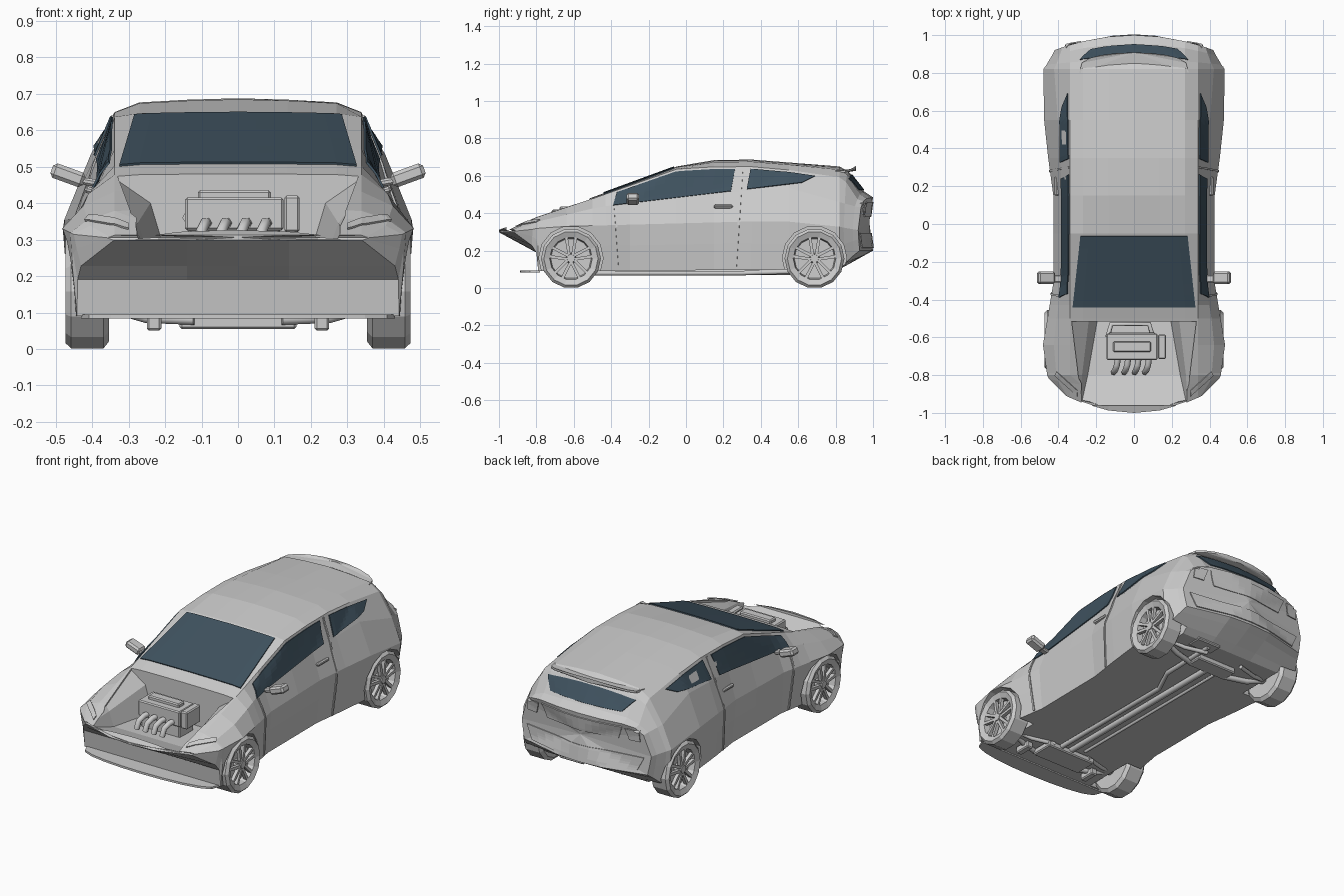
import bpy, bmesh, math
from mathutils import Vector, Matrix
from mathutils.bvhtree import BVHTree

if "Cube" in bpy.data.objects:
    bpy.data.objects.remove(bpy.data.objects["Cube"])

glass = bpy.data.materials.new("dark_glass")
glass.diffuse_color = (0.05, 0.085, 0.115, 1)
glass.use_nodes = True
glass.node_tree.nodes["Principled BSDF"].inputs["Base Color"].default_value = glass.diffuse_color
AXLES = {"front": -0.615, "rear": 0.687}


def finish(name, bm, mat=None, mirror=False):
    bmesh.ops.recalc_face_normals(bm, faces=bm.faces[:])
    me = bpy.data.meshes.new(name)
    bm.to_mesh(me)
    bm.free()
    ob = bpy.data.objects.new(name, me)
    bpy.context.collection.objects.link(ob)
    if mat:
        me.materials.append(mat)
    if mirror:
        ob.modifiers.new("mirror", 'MIRROR')
    return ob


def skin_rings(bm, vs):
    n = len(vs[0])
    for a, b in zip(vs, vs[1:]):
        for i in range(n):
            bm.faces.new((a[i], a[(i + 1) % n], b[(i + 1) % n], b[i]))


def loft(name, rings, dent=0):
    """Skin closed rings and close both ends with a fan (last one dented)."""
    bm = bmesh.new()
    vs = [[bm.verts.new(p) for p in r] for r in rings]
    skin_rings(bm, vs)
    n = len(vs[0])
    for r, d in ((vs[0], 0), (vs[-1], dent)):
        mid = sum((v.co for v in r), Vector()) / n
        ys = [v.co.y for v in r if abs(v.co.x) < 1e-6]
        if ys:
            mid.y = sum(ys) / len(ys) - d
        c = bm.verts.new(mid)
        for i in range(n):
            bm.faces.new((r[i], r[(i + 1) % n], c))
    return finish(name, bm)


def box(name, loc, size, tilt=0, mirror=False, bevel=.006):
    bm = bmesh.new()
    m = Matrix.Translation(loc) @ Matrix.Rotation(math.radians(tilt), 4, 'Y') @ Matrix.Diagonal((*size, 1))
    bmesh.ops.create_cube(bm, size=1, matrix=m)
    bmesh.ops.bevel(bm, geom=bm.edges[:], offset=bevel, segments=1, affect='EDGES')
    return finish(name, bm, mirror=mirror)


def tube(name, pts, r, mirror=False):
    cu = bpy.data.curves.new(name, 'CURVE')
    cu.dimensions = '3D'
    cu.bevel_depth, cu.bevel_resolution, cu.use_fill_caps = r, 1, True
    sp = cu.splines.new('POLY')
    sp.points.add(len(pts) - 1)
    for p, c in zip(sp.points, pts):
        p.co = (*c, 1)
    ob = bpy.data.objects.new(name, cu)
    bpy.context.collection.objects.link(ob)
    if mirror:
        ob.modifiers.new("mirror", 'MIRROR')


def guide(*keys):
    """Straight-line interpolation along the car's length."""
    def f(y):
        for (y0, a), (y1, b) in zip(keys, keys[1:]):
            if y <= y1:
                break
        return a + (b - a) * (y - y0) / (y1 - y0)
    return f


# Guide lines of the body along y
roof_z = guide((-1, .312), (-.5, .485), (-.05, .65), (.15, .684), (.35, .687), (.85, .648), (.955, .515), (1, .485))
roof_drop = guide((-1, 0), (-.05, .014), (.15, .036), (.55, .04), (.85, .06), (.955, .04), (1, .02))
half_width = guide((-1, .36), (-.87, .45), (-.64, .482), (-.3, .425), (.15, .427), (.5, .475), (.82, .48), (1, .42))
belt_z = guide((-1, .307), (-.5, .425), (-.3, .46), (.15, .507), (.55, .535), (.82, .46), (1, .43))
belt_in = guide((-1, .6), (-.5, .6), (-.3, .47), (.55, .47), (.82, .6), (1, .5))
waist_z = guide((-1, .305), (-.64, .33), (.5, .36), (1, .31))
sill_z = guide((-1, .298), (-.8, .19), (-.79, .09), (.82, .1), (1, .2))
bow = guide((-1, .7), (-.8, 0), (.82, 0), (1, -.45))


def edge_z(y):
    return roof_z(y) - roof_drop(y)


def section(y):
    w, s, e, top, drop = half_width(y), sill_z(y), .338, roof_z(y), roof_drop(y)
    half = [(.14, s), (w - .02, s), (w - .008, s + .55 * (waist_z(y) - s)), (w, waist_z(y)),
            (e + belt_in(y) * (w - e), belt_z(y)), (e, edge_z(y)), (.8 * e, top - .3 * drop),
            (.4 * e, top - .1 * drop), (0, top)]
    loop = half + [(-x, z) for x, z in half[-2::-1]] + [(0, s)]
    return [(x, y + bow(y) * x * x, z) for x, z in loop]


body = loft("body_shell", [section(y) for y in
                           (-1, -.87, -.8, -.79, -.64, -.5, -.43, -.3, -.05, .15, .35, .55, .82, .87, .955, 1)], .02)
bmb = bmesh.new()
bmb.from_mesh(body.data)
skin = BVHTree.FromBMesh(bmb)
bmb.free()


# Cut the open engine bay (walls with a sloped rebate above) and the four wheel arches
def bay_ring(y, b, z, t, tz, e, ez):
    half = [(b, z), (t, tz), (e, ez), (e, .7)]
    return [(x, y, h) for x, h in half] + [(-x, y, h) for x, h in half[::-1]]


cutters = [loft("bay_cutter", [bay_ring(-.96, .28, .311, .283, .33, .286, .4),
                               bay_ring(-.8, .245, .262, .275, .345, .295, .37),
                               bay_ring(-.515, .195, .25, .24, .40, .33, .462)])]
for y in AXLES.values():
    for s in (-1, 1):
        bm = bmesh.new()
        bmesh.ops.create_cone(bm, cap_ends=True, segments=14, radius1=.172, radius2=.172, depth=.3,
                              matrix=Matrix.Translation((s * .485, y, .16)) @ Matrix.Rotation(math.pi / 2, 4, 'Y'))
        cutters.append(finish("arch_cutter", bm))
for c in cutters:
    m = body.modifiers.new("cut", 'BOOLEAN')
    m.operation, m.object, m.solver = 'DIFFERENCE', c, 'EXACT'
bpy.context.view_layer.update()
cut_mesh = bpy.data.meshes.new_from_object(body.evaluated_get(bpy.context.evaluated_depsgraph_get()))
body.modifiers.clear()
body.data = cut_mesh
for c in cutters:
    bpy.data.objects.remove(c)


def panel(name, axis, low_span, low, up_span, up, mat=None, mirror=False, off=.003, cols=12, rows=6):
    """Strip between a lower and an upper line, projected on the body along an axis."""
    bm, grid = bmesh.new(), []
    for r in range(rows + 1):
        row = []
        for i in range(cols + 1):
            ends = []
            for span, line in ((low_span, low), (up_span, up)):
                a = span[0] + (span[1] - span[0]) * i / cols
                ends.append(Vector((a, line(a) if callable(line) else line)))
            p = ends[0].lerp(ends[1], r / rows)
            o, d = {'x': ((2, p.x, p.y), (-1, 0, 0)), 'y': ((p.x, 2, p.y), (0, -1, 0)),
                    'z': ((p.x, p.y, 2), (0, 0, -1))}[axis]
            o, d = Vector(o), Vector(d)
            hit = skin.ray_cast(o, d)[0] or skin.find_nearest(o + d * 1.1)[0]
            row.append(bm.verts.new(hit - d * off))
        grid.append(row)
    for a, b in zip(grid, grid[1:]):
        for i in range(cols):
            bm.faces.new((a[i], a[i + 1], b[i + 1], b[i]))
    s = finish(name, bm, mat, mirror).modifiers.new("thickness", 'SOLIDIFY')
    s.thickness, s.offset = .006, 0


def window_sill(y):
    return .49 + .12 * y


def window_top(y):
    return edge_z(y) - .012


# Windows
panel("windshield", 'z', (-.325, .325), -.44, (-.284, .284), -.065, glass)
panel("rear_window", 'y', (-.23, .23), .525, (-.285, .285), lambda x: .607 - .25 * x * x, glass)
panel("front_side_window", 'x', (-.39, .24), window_sill, (-.37, .262), window_top, glass, True, .004)
panel("rear_side_window", 'x', (.325, .62), window_sill, (.345, .69), window_top, glass, True, .005)

# Door edges, lamps and rear panels
panel("front_door_edge", 'x', (-.36, -.35), .1, (-.385, -.375), .44, mirror=True, cols=1, rows=12)
panel("rear_door_edge", 'x', (.26, .27), .1, (.295, .305), .64, mirror=True, cols=1, rows=16)
panel("headlight", 'z', (.30, .42), lambda x: -.92 + .9 * (x - .29), (.30, .41), lambda x: -.89 + .9 * (x - .29),
      mirror=True, off=.006)
panel("tail_light", 'y', (.30, .365), .39, (.28, .36), .455, mirror=True, off=.01, cols=3)
panel("tailgate_panel", 'y', (-.23, .23), .38, (-.26, .26), .46)
panel("rear_bumper_panel", 'y', (-.34, .34), .215, (-.38, .38), .295)


# Roof spoiler and front splitter: plates with a rounded free edge
def plate(name, w, y0, depth, z_of, thick=.012, n=10):
    arc = [math.pi * i / n for i in range(n + 1)]
    plan = [(w * math.cos(t), y0 + depth * max(0, math.sin(t)) ** .6) for t in arc]
    loft(name, [[(x, y, z_of(x) + dz) for x, y in plan] for dz in (0, thick)])


plate("roof_spoiler", .29, .80, .108, lambda x: .641 - .3 * x * x)
plate("front_splitter", .43, -.78, -.108, lambda x: .083)


# Wheels: faceted tyre and rim, five paired spokes
def wheel(name, y, side, seg=14):
    prof = [(-.055, 0), (-.06, .14), (-.045, .16), (.045, .16), (.06, .145), (.048, .114), (.012, .108), (.008, 0)]
    angles = [2 * math.pi * (i + .5) / seg for i in range(seg)]
    bm = bmesh.new()
    skin_rings(bm, [[bm.verts.new((x, r * math.sin(a), r * math.cos(a))) for a in angles] for x, r in prof])
    bmesh.ops.remove_doubles(bm, verts=bm.verts[:], dist=1e-5)
    turn = Matrix.Rotation(math.pi / 2, 4, 'Y')
    for k in range(5):
        for s in (-1, 1):
            m = (Matrix.Rotation(2 * math.pi * k / 5 + s * .26, 4, 'X') @ Matrix.Translation((.038, 0, .066))
                 @ Matrix.Rotation(-s * .1, 4, 'X') @ Matrix.Diagonal((.02, .016, .1, 1)))
            bmesh.ops.create_cube(bm, size=1, matrix=m)
    bmesh.ops.create_cone(bm, cap_ends=True, segments=10, radius1=.03, radius2=.022, depth=.045,
                          matrix=Matrix.Translation((.03, 0, 0)) @ turn)
    bm.transform(Matrix.Translation((side * .413, y, .158)) @ Matrix.Diagonal((side, 1, 1, 1)))
    finish(name, bm)


for label, y in AXLES.items():
    wheel(label + "_left_wheel", y, -1)
    wheel(label + "_right_wheel", y, 1)
    # Suspension arms on both sides
    for part, d, r in (("_suspension_arm", -.06, .016), ("_axle_link", .08, .012)):
        tube(label + part, [(.12, y + d, .08), (.25, y + d / 2, .085), (.37, y, .12)], r, True)

# Door mirrors and handles
box("mirror_head", (.466, -.285, .476), (.095, .065, .042), -20, True, .01)
box("mirror_stalk", (.41, -.29, .458), (.06, .04, .02), -10, True)
box("door_handle", (.408, .20, .435), (.025, .10, .018), -18, True)

# Engine with cover, side box, intake runners and rear pipe
box("engine_block", (-.01, -.64, .32), (.25, .13, .14))
box("engine_cover", (-.01, -.65, .37), (.27, .14, .09))
box("engine_top_plate", (-.01, -.65, .42), (.20, .055, .03))
box("engine_side_box", (.148, -.65, .37), (.042, .13, .10))
for i in range(4):
    x = -.085 + i * .055
    tube("intake_runner", [(x, -.70, .345), (x - .005, -.745, .345), (x - .015, -.775, .325), (x - .022, -.785, .28)], .016)
tube("coolant_pipe", [(-.14, -.6, .36), (-.12, -.53, .36), (.08, -.53, .36), (.1, -.6, .36)], .013)

# Underside: drive shaft, exhaust, subframes
tube("drive_shaft", [(0, -.55, .085), (0, .68, .085)], .018)
tube("exhaust_pipe", [(.07, -.55, .08), (.07, .3, .08), (.14, .45, .085), (.14, .8, .095)], .014)
tube("brake_line", [(-.07, -.5, .085), (-.07, .6, .085)], .009)
box("muffler", (.16, .79, .12), (.16, .09, .05))
box("front_subframe", (0, -.60, .072), (.32, .14, .035))
box("rear_subframe", (0, .66, .085), (.26, .10, .035))
box("front_skid", (.23, -.66, .07), (.04, .10, .04), mirror=True)
